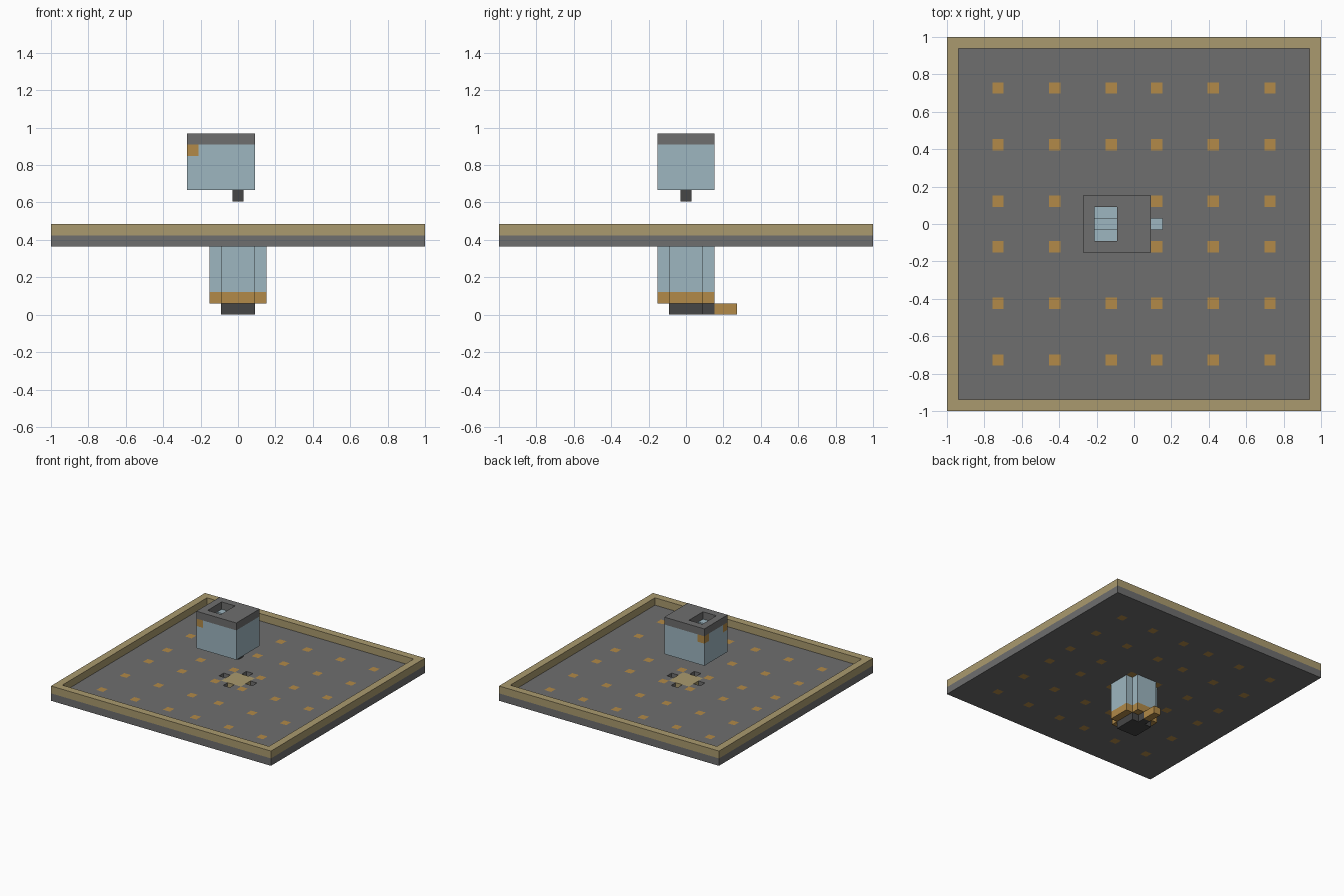
import bpy
import bmesh
import math
from mathutils import Vector
from itertools import product

if "Cube" in bpy.data.objects:
    bpy.data.objects.remove(bpy.data.objects["Cube"], do_unlink=True)

U = 2 / 33  # one block


def material(name, *rgb):
    lin = [(c / 255 / 12.92) if c < 11 else ((c / 255 + 0.055) / 1.055) ** 2.4 for c in rgb]
    m = bpy.data.materials.new(name)
    m.use_nodes = True
    m.diffuse_color = (*lin, 1)
    m.node_tree.nodes["Principled BSDF"].inputs["Base Color"].default_value = (*lin, 1)
    return m


GREY = material("stone grey", 110, 110, 110)
DARK = material("dark grey", 70, 70, 70)
BLUE = material("pale blue", 158, 182, 192)
GOLD = material("gold", 178, 138, 72)
TAN = material("sand", 170, 154, 110)

# Corner order of a unit square, used for each block side
SQUARE = ((-1, -1), (1, -1), (1, 1), (-1, 1))


def block_part(name, cells):
    """Skin a set of unit blocks {(i, j, k): material}, outer faces only."""
    bm = bmesh.new()
    mats = list(dict.fromkeys(cells.values()))
    for cell, mat in cells.items():
        for axis, sign in product(range(3), (-1, 1)):
            near = list(cell)
            near[axis] += sign
            if tuple(near) in cells:
                continue
            corners = []
            for a, b in SQUARE[::sign]:
                p = Vector(cell) + Vector((0, 0, 0.5))
                p[axis] += sign / 2
                p[(axis + 1) % 3] += a / 2
                p[(axis + 2) % 3] += b / 2
                corners.append(bm.verts.new(p * U))
            bm.faces.new(corners).material_index = mats.index(mat)
    bmesh.ops.remove_doubles(bm, verts=bm.verts, dist=U / 100)
    bmesh.ops.dissolve_limit(bm, angle_limit=math.radians(1), verts=bm.verts,
                             edges=bm.edges, delimit={'MATERIAL'})
    mesh = bpy.data.meshes.new(name)
    bm.to_mesh(mesh)
    bm.free()
    for m in mats:
        mesh.materials.append(m)
    obj = bpy.data.objects.new(name, mesh)
    bpy.context.collection.objects.link(obj)
    return obj


def span(a, b):
    return range(a, b + 1)


def box(xs, ys, zs, mat):
    return {c: mat for c in product(span(*xs), span(*ys), span(*zs))}


# Square floor with inlaid studs, a central panel and four openings
floor = box((-16, 16), (-16, 16), (6, 6), GREY)
floor.update(box((-1, 1), (-1, 1), (6, 6), TAN))
studs = (-12, -7, -2, 2, 7, 12)
for x, y in product(studs, studs):
    floor[x, y, 6] = GOLD
for x, y in ((2, 0), (-2, 0), (0, 2), (0, -2)):
    del floor[x, y, 6]
block_part("floor", floor)

# Raised border around the floor
rim = {c: m for c, m in box((-16, 16), (-16, 16), (7, 7), TAN).items()
       if max(abs(c[0]), abs(c[1])) == 16}
block_part("rim", rim)

# Notched column beneath the floor, with a gold bottom band
column = {c: (GOLD if c[2] == 1 else BLUE)
          for c in box((-2, 2), (-2, 2), (1, 5), BLUE)
          if abs(c[0]) + abs(c[1]) < 4}
block_part("lower_column", column)

# Foot with a short bracket and gold handle at the back
foot = box((-1, 1), (-1, 1), (0, 0), DARK)
foot.update(box((0, 0), (2, 2), (0, 0), DARK))
block_part("foot", foot)
block_part("foot_handle", box((0, 0), (3, 4), (0, 0), GOLD))

# Upper housing with gold corner lamps and a recess under the roof opening
housing = box((-4, 1), (-2, 2), (11, 14), BLUE)
for y in (-2, 2):
    housing[-4, y, 14] = GOLD
for x in (-3, -2):
    del housing[x, 0, 14]
block_part("upper_housing", housing)

# Roof with a rectangular opening
roof = box((-4, 1), (-2, 2), (15, 15), GREY)
for c in box((-3, -2), (-1, 1), (15, 15), GREY):
    del roof[c]
block_part("roof", roof)

# Small nozzle under the housing
block_part("nozzle", box((0, 0), (0, 0), (10, 10), DARK))
